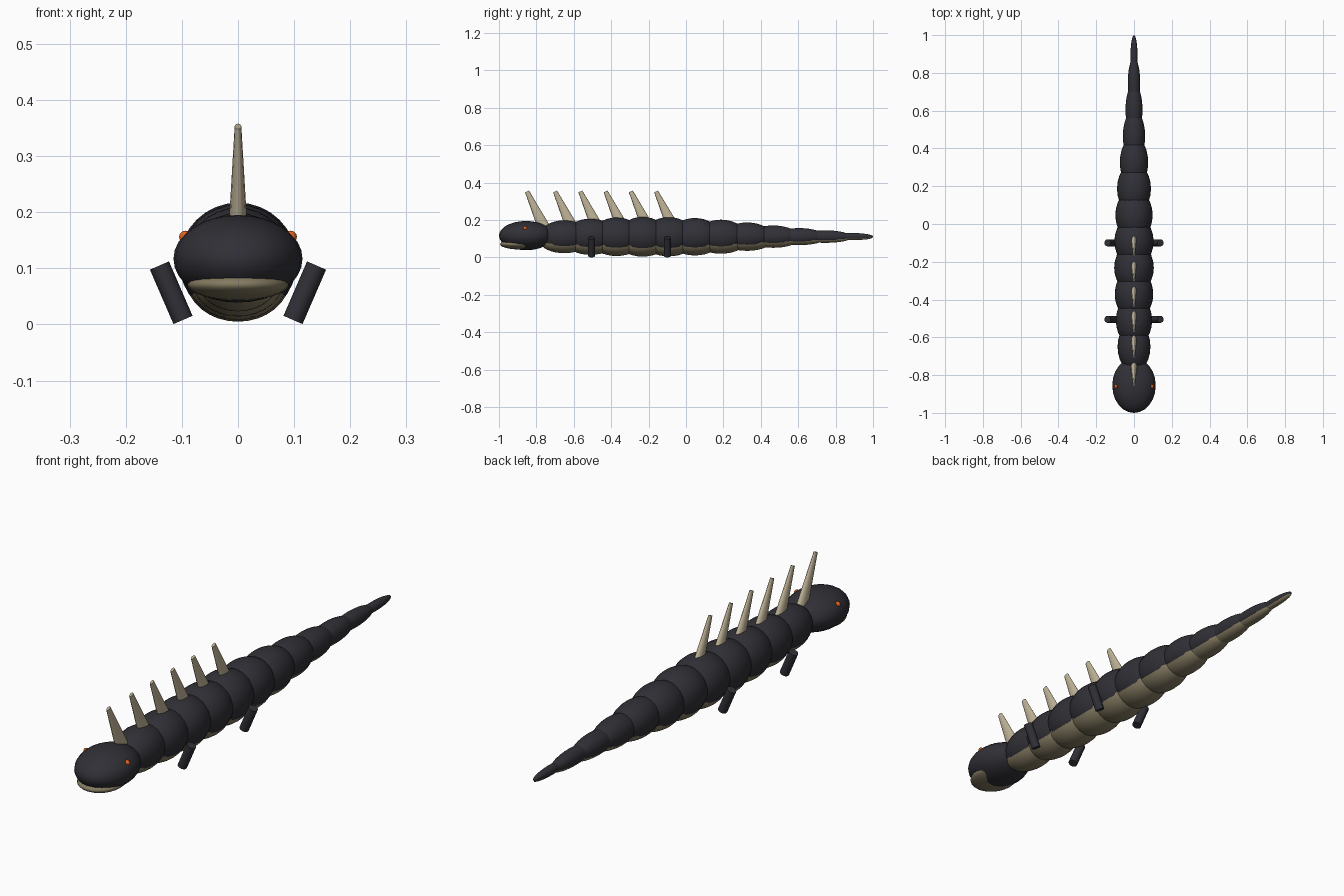
import bpy
from math import radians
from mathutils import Vector

cube = bpy.data.objects.get("Cube")
if cube:
    bpy.data.objects.remove(cube, do_unlink=True)


def make_material(name, color):
    m = bpy.data.materials.new(name)
    m.use_nodes = True
    m.diffuse_color = (*color, 1)
    m.node_tree.nodes["Principled BSDF"].inputs["Base Color"].default_value = (*color, 1)
    return m


HIDE = make_material("dark hide", (0.029, 0.029, 0.037))
BELLY = make_material("olive tan belly", (0.23, 0.195, 0.12))
BONE = make_material("pale bone", (0.52, 0.45, 0.31))
EYE = make_material("orange eye", (0.8, 0.12, 0.01))


def finish(name, mat):
    ob = bpy.context.object
    ob.name = name
    ob.data.materials.append(mat)
    bpy.ops.object.shade_smooth_by_angle(angle=radians(40))
    return ob


def ellipsoid(name, center, radii, mat, segments=24, rings=16):
    bpy.ops.mesh.primitive_uv_sphere_add(segments=segments, ring_count=rings, radius=1, location=center)
    bpy.context.object.scale = radii
    return finish(name, mat)


def rod(name, start, end, r1, r2, mat, stretch=1, sides=16):
    """Tapered rod between two points, stretched along its own y axis."""
    a, b = Vector(start), Vector(end)
    d = b - a
    bpy.ops.mesh.primitive_cone_add(vertices=sides, radius1=r1, radius2=r2, depth=d.length,
                                    location=(a + b) / 2)
    ob = bpy.context.object
    ob.rotation_mode = 'QUATERNION'
    ob.rotation_quaternion = Vector((0, 0, 1)).rotation_difference(d)
    ob.scale.y = stretch
    return finish(name, mat)


# Head, lower jaw and eyes
ellipsoid("head", (0, -0.855, 0.117), (0.115, 0.145, 0.078), HIDE)
ellipsoid("jaw", (0, -0.89, 0.071), (0.09, 0.104, 0.028), BELLY)
for side, label in ((1, "left"), (-1, "right")):
    ellipsoid(label + "_eye", (side * 0.094, -0.86, 0.156), (0.011, 0.011, 0.011), EYE, 12, 8)

# Overlapping body segments, each with a belly plate bulging out beneath
MID = 0.112
radii = [0.087, 0.096, 0.102, 0.105, 0.104, 0.099, 0.09, 0.075, 0.059, 0.045, 0.033, 0.019]
for i, r in enumerate(radii):
    y = -0.65 + 0.1395 * i
    length = min(0.135, 1 - y)
    ellipsoid(f"body_segment_{i + 1}", (0, y, MID), (r, length, r), HIDE)
    ellipsoid(f"belly_plate_{i + 1}", (0, y, MID - 0.3 * r),
              (0.88 * r, length * 0.97, 0.72 * r), BELLY)

# Row of forward-leaning blade spikes
for i, y in enumerate((-0.85, -0.7, -0.565, -0.43, -0.295, -0.16)):
    rod(f"back_spike_{i + 1}", (0, y + 0.095, 0.15), (0, y, 0.353), 0.018, 0.006, BONE, 1.9, 12)

# Short stubby legs, splayed outward at the top
for y, pair in ((-0.505, "front"), (-0.1, "back")):
    for side, label in ((1, "left"), (-1, "right")):
        rod(f"{pair}_{label}_leg", (side * 0.098, y, 0.008), (side * 0.14, y, 0.105),
            0.0185, 0.0185, HIDE)
